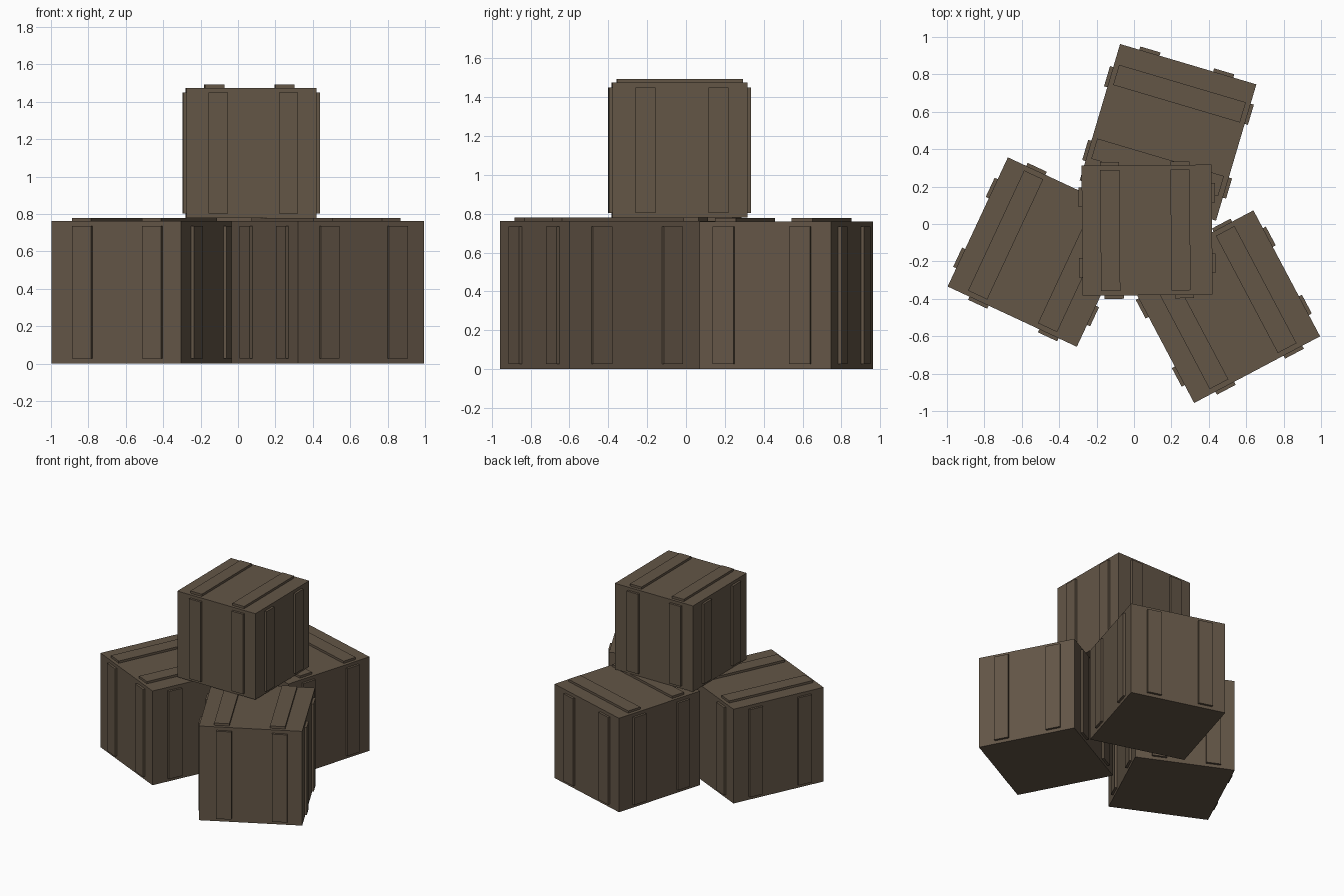
import bpy, bmesh, math
from mathutils import Matrix, Vector

if "Cube" in bpy.data.objects:
    bpy.data.objects.remove(bpy.data.objects["Cube"])

wood = bpy.data.materials.new("dark brown wood")
wood.diffuse_color = (0.125, 0.092, 0.062, 1)
wood.use_nodes = True
wood.node_tree.nodes["Principled BSDF"].inputs["Base Color"].default_value = wood.diffuse_color


def make_object(name, boxes, matrix):
    """Join boxes given as (centre, size, turn about z) into one flat-shaded object."""
    bm = bmesh.new()
    for centre, size, turn in boxes:
        m = (Matrix.Rotation(turn, 4, 'Z') @ Matrix.Translation(Vector(centre))
             @ Matrix.Diagonal((*size, 1)))
        bmesh.ops.create_cube(bm, size=1, matrix=m)
    mesh = bpy.data.meshes.new(name)
    bm.to_mesh(mesh)
    bm.free()
    mesh.materials.append(wood)
    obj = bpy.data.objects.new(name, mesh)
    obj.matrix_world = matrix
    bpy.context.collection.objects.link(obj)


def crate(name, x, y, z, size, angle):
    place = Matrix.Translation((x, y, z)) @ Matrix.Rotation(math.radians(angle), 4, 'Z')
    # plain box body
    make_object(name + "_box", [((0, 0, size / 2), (size, size, size), 0)], place)
    # two slats on each side and on the lid, slightly off centre
    t = 0.018
    width, length = 0.148 * size, 0.93 * size
    slats = []
    for offset in (-0.257 * size, 0.284 * size):
        for side in range(4):
            slats.append(((offset, -size / 2, size / 2), (width, 2 * t, length),
                          side * math.pi / 2))
        slats.append(((-offset, 0, size), (width, length, 2 * t), 0))
    make_object(name + "_slats", slats, place)


# three crates on the ground, one stacked on top
crate("left_crate", -0.49, -0.15, 0, 0.762, -25)
crate("right_crate", 0.48, -0.442, 0, 0.762, 27.9)
crate("back_crate", 0.182, 0.49, 0, 0.76, -106.5)
crate("top_crate", 0.07, -0.033, 0.78, 0.695, 0.5)
